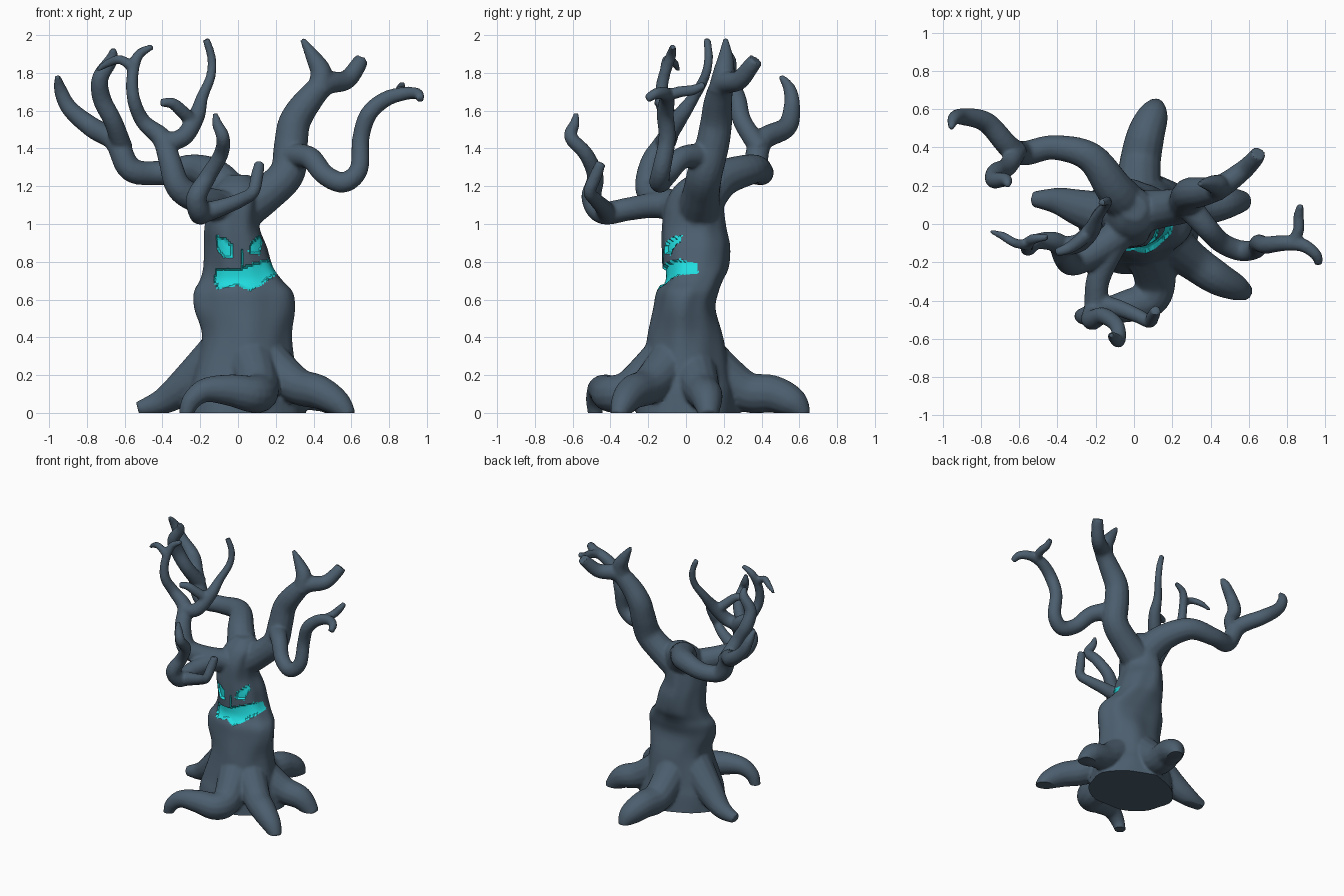
import bpy, bmesh, math
from mathutils import Vector

SIDES = 14


def material(name, rgb):
    m = bpy.data.materials.new(name)
    m.diffuse_color = (*rgb, 1)
    return m


bark = material("slate bark", (0.072, 0.112, 0.155))
glow = material("teal glow", (0.015, 0.72, 0.74))
bm = bmesh.new()


def skin(rings):
    """Closed surface through a list of vertex-position rings."""
    loops = [[bm.verts.new(p) for p in r] for r in rings]
    faces = [bm.faces.new(loops[0]), bm.faces.new(loops[-1])]
    for a, b in zip(loops, loops[1:]):
        n = len(a)
        for i in range(n):
            j = (i + 1) % n
            faces.append(bm.faces.new((a[i], a[j], b[j], b[i])))
    bmesh.ops.recalc_face_normals(bm, faces=faces)


def spline(pts, steps):
    """Catmull-Rom through 4D or longer tuples."""
    n = len(pts)
    out = []
    for i in range(n - 1):
        p = [pts[max(0, min(n - 1, i + k))] for k in (-1, 0, 1, 2)]
        for s in range(steps):
            t = s / steps
            out.append([0.5 * (2 * b + (c - a) * t + (2 * a - 5 * b + 4 * c - d) * t * t
                               + (3 * b - a - 3 * c + d) * t ** 3) for a, b, c, d in zip(*p)])
    return out + [list(pts[-1])]


def limb(*pts):
    """Tapered tube; each point is x, y, z, radius."""
    path = spline(pts, 6)
    pos = [Vector(p[:3]) for p in path]
    old = (pos[1] - pos[0]).normalized()
    u = old.orthogonal().normalized()
    rings = []
    for i, p in enumerate(pos):
        t = (pos[min(i + 1, len(pos) - 1)] - pos[max(i - 1, 0)]).normalized()
        u = (old.rotation_difference(t) @ u).normalized()
        v = t.cross(u)
        old = t
        rings.append([p + path[i][3] * (u * math.cos(a) + v * math.sin(a))
                      for a in (2 * math.pi * k / SIDES for k in range(SIDES))])
    skin(rings)


# Trunk: z, centre x, centre y, radius x, radius y, with twisted bark ridges
trunk = [(-.1, .03, 0, .34, .28), (.1, .03, 0, .31, .26), (.2, .03, 0, .28, .235),
         (.4, .045, 0, .235, .2), (.55, .035, -.005, .265, .165), (.64, .03, .01, .262, .165),
         (.7, .02, .035, .22, .16), (.77, .005, .05, .185, .175), (.88, -.01, .05, .165, .18),
         (.98, -.03, .04, .145, .17), (1.1, -.02, .04, .135, .155), (1.2, 0, .06, .12, .12),
         (1.26, 0, .08, .06, .06)]
rings = []
for z, cx, cy, rx, ry in spline(trunk, 4):
    ring = []
    for k in range(48):
        a = 2 * math.pi * k / 48
        f = 1 + .025 * math.sin(5 * a + 6 * z) + .012 * math.sin(9 * a - 8 * z)
        ring.append((cx + rx * f * math.cos(a), cy + ry * f * math.sin(a), z))
    rings.append(ring)
skin(rings)

# Roots: left, back, right, front right, hooked front
limb((-.1, .03, .3, .13), (-.27, .08, .15, .1), (-.4, .12, .06, .07), (-.53, .13, .02, .04))
limb((.02, .08, .3, .13), (.03, .3, .12, .11), (.06, .46, .1, .1), (.1, .57, .05, .08), (.12, .63, -.02, .035))
limb((.12, .03, .27, .13), (.33, .08, .13, .1), (.48, .11, .08, .085), (.58, .12, -.02, .05))
limb((.12, -.05, .3, .13), (.3, -.19, .15, .1), (.43, -.28, .11, .09), (.53, -.33, .05, .07), (.59, -.36, -.02, .04))
limb((.06, -.08, .3, .14), (.11, -.28, .13, .11), (.08, -.39, .1, .1), (-.04, -.43, .12, .085),
     (-.17, -.46, .12, .065), (-.25, -.48, .06, .05), (-.28, -.48, -.03, .035))

# Rear left branch and its offshoot
limb((0, .06, 1.08, .12), (-.1, .18, 1.23, .1), (-.23, .35, 1.29, .08), (-.42, .4, 1.27, .065),
     (-.57, .37, 1.29, .065), (-.65, .4, 1.44, .06), (-.77, .53, 1.51, .055), (-.89, .56, 1.61, .045),
     (-.94, .55, 1.71, .035), (-.955, .5, 1.785, .015))
limb((-.61, .39, 1.4, .055), (-.66, .3, 1.54, .05), (-.72, .27, 1.66, .05), (-.73, .23, 1.77, .045),
     (-.67, .23, 1.87, .035), (-.66, .2, 1.93, .015))

# Front left branch with upper forks
limb((-.02, -.01, 1.08, .09), (-.18, -.13, 1.12, .08), (-.31, -.2, 1.19, .07), (-.36, -.18, 1.33, .06),
     (-.4, -.1, 1.45, .055), (-.5, -.09, 1.54, .042), (-.55, -.13, 1.65, .036), (-.56, -.12, 1.77, .032),
     (-.53, -.08, 1.89, .028), (-.45, -.07, 1.94, .016))
limb((-.55, -.11, 1.82, .028), (-.62, -.1, 1.87, .025), (-.69, -.06, 1.85, .022), (-.75, -.04, 1.81, .01))
limb((-.4, -.12, 1.43, .05), (-.29, -.1, 1.46, .05), (-.22, -.03, 1.57, .045), (-.19, .04, 1.67, .032),
     (-.145, .1, 1.78, .026), (-.14, .12, 1.88, .024), (-.17, .11, 1.98, .02))
limb((-.24, -.05, 1.54, .038), (-.3, -.1, 1.6, .035), (-.35, -.13, 1.64, .03), (-.41, -.15, 1.64, .022))

# Front branch with two twigs
limb((-.05, .02, 1.08, .09), (-.13, -.15, 1.1, .07), (-.19, -.3, 1.08, .062), (-.2, -.44, 1.06, .062),
     (-.22, -.5, 1.14, .055), (-.16, -.48, 1.25, .045), (-.09, -.53, 1.37, .04), (-.08, -.61, 1.46, .036),
     (-.11, -.59, 1.53, .028), (-.12, -.58, 1.59, .012))
limb((-.18, -.42, 1.06, .055), (-.08, -.44, 1.09, .045), (.02, -.48, 1.13, .038), (.08, -.51, 1.17, .034),
     (.1, -.48, 1.25, .034), (.115, -.45, 1.325, .028))

# Big right branch and its spike
limb((0, .06, 1.06, .12), (.15, .08, 1.16, .1), (.26, .1, 1.27, .095), (.28, .14, 1.42, .09),
     (.3, .16, 1.54, .085), (.37, .17, 1.65, .075), (.46, .2, 1.74, .062), (.57, .28, 1.76, .052),
     (.63, .34, 1.83, .045), (.65, .37, 1.87, .04))
limb((.43, .18, 1.7, .065), (.44, .2, 1.8, .058), (.4, .21, 1.88, .042), (.34, .21, 1.98, .014))

# Lower right branch and its twig
limb((.28, .1, 1.36, .07), (.38, -.02, 1.35, .06), (.46, -.1, 1.26, .055), (.56, -.14, 1.22, .055),
     (.64, -.13, 1.29, .05), (.65, -.1, 1.45, .046), (.69, -.11, 1.58, .046), (.78, -.1, 1.66, .042),
     (.88, -.11, 1.69, .036), (.95, -.16, 1.69, .03), (.965, -.21, 1.66, .022))
limb((.83, -.1, 1.68, .034), (.86, -.03, 1.7, .03), (.86, .04, 1.71, .028), (.87, .1, 1.74, .018))

# Fuse everything into one skin
mesh = bpy.data.meshes.new("haunted_tree")
bm.to_mesh(mesh)
bm.free()
tree = bpy.data.objects.new("haunted_tree", mesh)
bpy.context.collection.objects.link(tree)
bpy.context.view_layer.objects.active = tree
tree.select_set(True)
fuse = tree.modifiers.new("fuse", 'REMESH')
fuse.mode = 'VOXEL'
fuse.voxel_size = 0.011
relax = tree.modifiers.new("relax", 'SMOOTH')
relax.factor = 0.5
relax.iterations = 4
for name in ("fuse", "relax"):
    bpy.ops.object.modifier_apply(modifier=name)
mesh = tree.data
mesh.materials.clear()
mesh.materials.append(bark)
mesh.materials.append(glow)

# Face outlines in x, z: eyes, mouth and nose slit
features = [
    [(-.115, .94), (-.07, .93), (-.03, .895), (-.03, .815), (-.08, .825), (-.115, .87)],
    [(.05, .85), (.065, .9), (.115, .945), (.13, .9), (.115, .835)],
    [(-.13, .7), (-.115, .77), (0, .765), (.05, .785), (.1, .8), (.16, .815), (.215, .74),
     (.13, .68), (.06, .645), (0, .675), (-.06, .665), (-.11, .655)],
    [(.012, .78), (.012, .86), (.026, .87), (.026, .78)],
]


def inside(p):
    for poly in features:
        hit = False
        for (x1, z1), (x2, z2) in zip(poly, poly[1:] + poly[:1]):
            if (z1 > p.z) != (z2 > p.z) and p.x < x1 + (p.z - z1) * (x2 - x1) / (z2 - z1):
                hit = not hit
        if hit:
            return True
    return False


# Flat base, then sink and colour the face openings
bm = bmesh.new()
bm.from_mesh(mesh)
cut = bmesh.ops.bisect_plane(bm, geom=bm.verts[:] + bm.edges[:] + bm.faces[:],
                             plane_co=(0, 0, 0), plane_no=(0, 0, 1), clear_inner=True)
bmesh.ops.holes_fill(bm, edges=[e for e in bm.edges if e.is_boundary], sides=0)
for f in bm.faces:
    c = f.calc_center_median()
    front = .6 < c.z < 1 and -.3 < c.y < .06 and f.normal.y < .1
    f.material_index = int(front and inside(c))
sunk = [v for v in bm.verts if v.link_faces and all(f.material_index == 1 for f in v.link_faces)]
for v in sunk:
    v.co.y += .018
bm.to_mesh(mesh)
bm.free()
bpy.ops.object.shade_smooth_by_angle(angle=math.radians(40))
